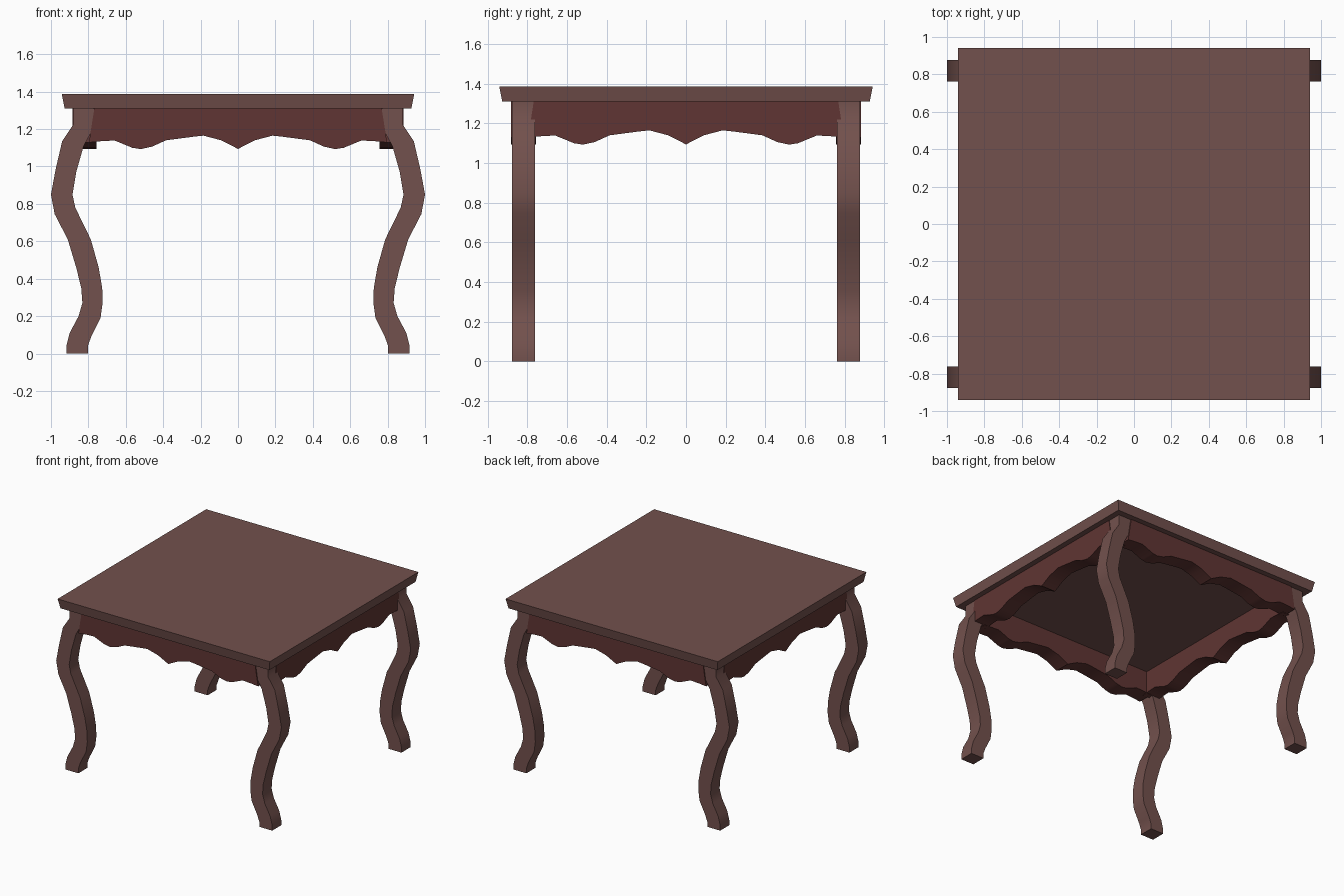
import bpy, bmesh, math

if "Cube" in bpy.data.objects:
    bpy.data.objects.remove(bpy.data.objects["Cube"])


def material(name, rgb):
    m = bpy.data.materials.new(name)
    m.diffuse_color = (*rgb, 1)
    m.use_nodes = True
    m.node_tree.nodes["Principled BSDF"].inputs["Base Color"].default_value = m.diffuse_color
    return m


def slab(name, upper, lower, y0, y1, mat):
    """Solid strip between two matching (x, z) point rows, extruded from y0 to y1."""
    bm = bmesh.new()
    rings = [[bm.verts.new((x, y, z)) for (x, z), y in ((u, y0), (u, y1), (l, y1), (l, y0))]
             for u, l in zip(upper, lower)]
    for a, b in zip(rings, rings[1:]):
        for i in range(4):
            j = (i + 1) % 4
            bm.faces.new((a[i], a[j], b[j], b[i]))
    bm.faces.new(rings[0])
    bm.faces.new(rings[-1])
    bmesh.ops.recalc_face_normals(bm, faces=bm.faces)
    mesh = bpy.data.meshes.new(name)
    bm.to_mesh(mesh)
    bm.free()
    mesh.materials.append(mat)
    ob = bpy.data.objects.new(name, mesh)
    bpy.context.collection.objects.link(ob)
    return ob


def smooth(ob):
    bpy.ops.object.select_all(action='DESELECT')
    ob.select_set(True)
    bpy.context.view_layer.objects.active = ob
    bpy.ops.object.shade_smooth_by_angle(angle=math.radians(40))


wood = material("wood", (0.17, 0.082, 0.074))
red_wood = material("red_wood", (0.115, 0.036, 0.033))

# Table top, flaring slightly upwards
bpy.ops.mesh.primitive_cube_add(size=2)
top = bpy.context.object
top.name = "table_top"
for v in top.data.vertices:
    up = v.co.z > 0
    half = 0.942 if up else 0.927
    v.co = (v.co.x * half, v.co.y * half, 1.387 if up else 1.31)
top.data.materials.append(wood)

# Curved legs: one profile mirrored to all corners
outer = [(.88, 1.31), (.88, 1.225), (.94, 1.135), (.975, .985), (1, .85), (.98, .745), (.91, .61),
         (.865, .46), (.838, .35), (.832, .27), (.852, .2), (.9, .11), (.918, .04), (.918, 0)]
inner = [(.77, 1.31), (.775, 1.2), (.825, 1.11), (.865, .97), (.885, .85), (.87, .78), (.787, .61),
         (.745, .46), (.726, .35), (.724, .27), (.735, .19), (.785, .09), (.803, .04), (.803, 0)]
legs = slab("curved_legs", outer, inner, -0.877, -0.762, wood)
mirror = legs.modifiers.new("corners", 'MIRROR')
mirror.use_axis = (True, True, False)
smooth(legs)

# Scalloped aprons: half of the wavy lower edge, mirrored, on four sides
half_wave = [(0, 1.094), (.09, 1.14), (.185, 1.165), (.24, 1.159), (.385, 1.14), (.46, 1.106),
             (.52, 1.093), (.565, 1.1), (.66, 1.139), (.735, 1.135), (.797, 1.128)]
wave = [(-x, z) for x, z in reversed(half_wave[1:])] + half_wave
upper = [(x * 0.768 / 0.797, 1.31) for x, z in wave]
for i, side in enumerate(("front", "right", "back", "left")):
    apron = slab(side + "_apron", upper, wave, -0.884, -0.757, red_wood)
    apron.rotation_euler.z = i * math.pi / 2
    smooth(apron)
